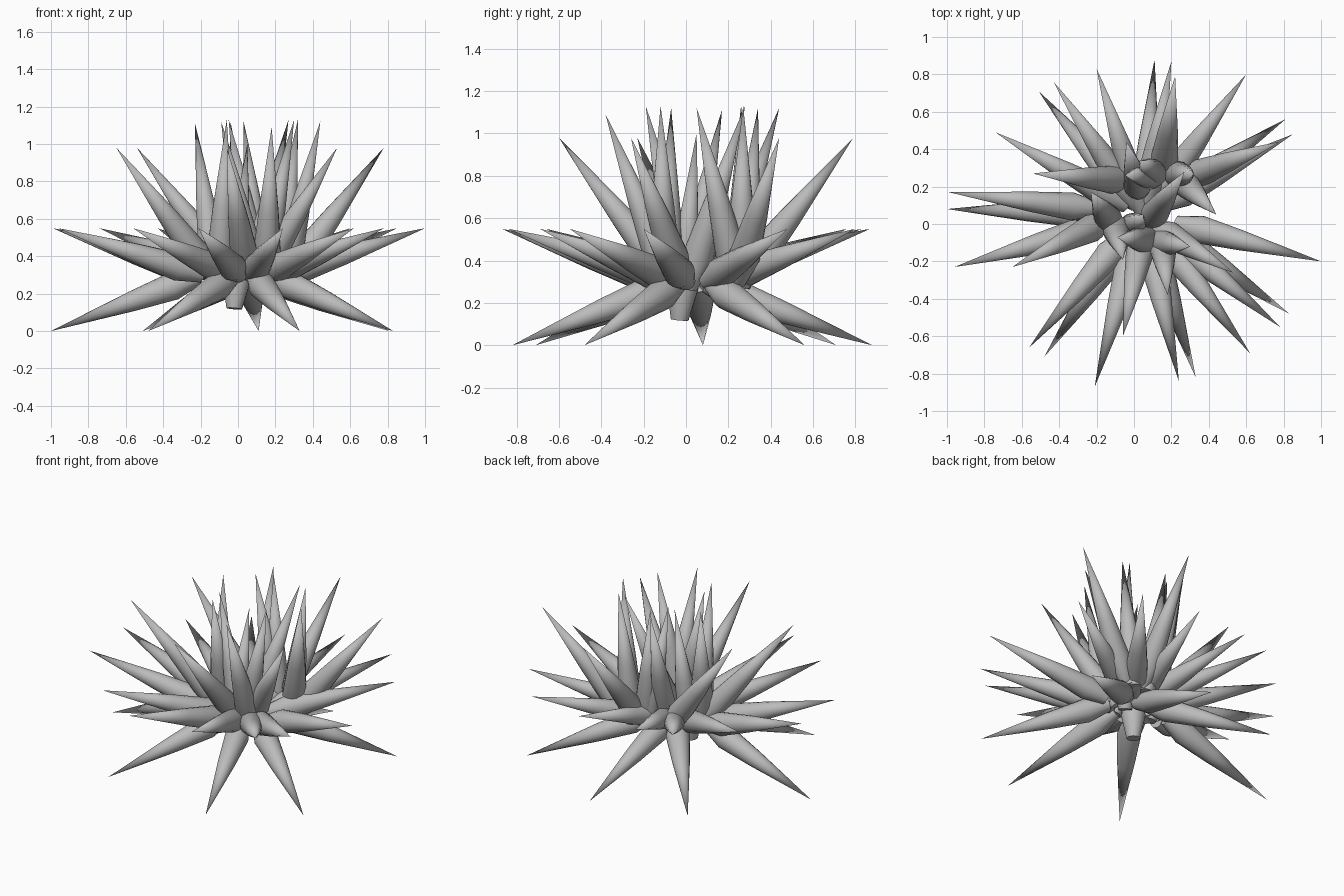
import bpy, bmesh, math
from mathutils import Vector

if "Cube" in bpy.data.objects:
    bpy.data.objects.remove(bpy.data.objects["Cube"])

grey = bpy.data.materials.new("plain grey")
grey.diffuse_color = (0.5, 0.5, 0.5, 1)
grey.use_nodes = True
grey.node_tree.nodes["Principled BSDF"].inputs["Base Color"].default_value = grey.diffuse_color

SIDES = 16
# leaf profile: (fraction of length, radius)
PROFILE = [(0.0, 0.042), (0.17, 0.075), (0.45, 0.054)]


def add_leaf(bm, base, tip):
    base, tip = Vector(base), Vector(tip)
    axis = tip - base
    rot = axis.to_track_quat('Z', 'Y')
    rings = []
    for t, r in PROFILE:
        c = base + axis * t
        rings.append([bm.verts.new(c + rot @ Vector((r * math.cos(a), r * math.sin(a), 0)))
                      for a in (2 * math.pi * i / SIDES for i in range(SIDES))])
    end = bm.verts.new(tip)
    bm.faces.new(rings[0][::-1])
    for i in range(SIDES):
        j = (i + 1) % SIDES
        for lo, hi in zip(rings, rings[1:]):
            bm.faces.new((lo[i], lo[j], hi[j], hi[i]))
        bm.faces.new((rings[-1][i], rings[-1][j], end))


def make_leaves(name, pairs):
    bm = bmesh.new()
    for base, tip in pairs:
        add_leaf(bm, base, tip)
    mesh = bpy.data.meshes.new(name)
    bm.to_mesh(mesh)
    bm.free()
    mesh.materials.append(grey)
    ob = bpy.data.objects.new(name, mesh)
    bpy.context.collection.objects.link(ob)
    bpy.ops.object.select_all(action='DESELECT')
    ob.select_set(True)
    bpy.context.view_layer.objects.active = ob
    bpy.ops.object.shade_smooth_by_angle(angle=math.radians(30))


def ring(tips, z_tip, z_base, reach, centre=(0.05, 0.05)):
    """Leaves pointing away from the centre, each with the same reach."""
    out = []
    for x, y in tips:
        d = Vector((centre[0] - x, centre[1] - y)).normalized() * reach
        out.append(((x + d.x, y + d.y, z_base), (x, y, z_tip)))
    return out


# drooping leaves that touch the ground
make_leaves("drooping_leaves", ring(
    [(-1.0, 0.08), (-0.51, 0.71), (-0.48, -0.71), (0.11, 0.88),
     (0.33, -0.82), (0.81, 0.56), (0.83, -0.48)], 0.0, 0.29, 0.79))

# spreading leaves
make_leaves("spreading_leaves", ring(
    [(-0.99, 0.17), (-0.96, -0.23), (-0.74, 0.49), (-0.43, 0.76), (-0.20, 0.83),
     (0.20, 0.87), (0.60, 0.80), (0.85, 0.48), (1.0, -0.20), (0.78, -0.55),
     (0.62, -0.69), (0.24, -0.84), (-0.21, -0.87), (-0.56, -0.66)], 0.55, 0.30, 0.80))

# raised leaves
make_leaves("raised_leaves", [
    ((-0.03, 0.23, 0.30), (-0.54, 0.27, 0.98)),
    ((-0.14, 0.02, 0.30), (-0.65, -0.23, 0.98)),
    ((0.05, -0.06, 0.30), (-0.06, -0.60, 0.98)),
    ((0.12, -0.02, 0.30), (0.53, -0.26, 0.98)),
    ((0.27, 0.24, 0.30), (0.78, 0.44, 0.98)),
    ((0.15, 0.25, 0.30), (0.22, 0.79, 0.98))])

# upright leaves in the middle
make_leaves("upright_leaves", [
    ((0.24, 0.25, 0.27), (0.44, 0.05, 1.12)),
    ((0.08, 0.01, 0.27), (0.27, 0.28, 1.13)),
    ((0.15, -0.07, 0.27), (0.18, -0.38, 1.09)),
    ((0.03, 0.16, 0.27), (-0.04, 0.44, 1.12)),
    ((-0.12, 0.00, 0.27), (-0.23, 0.17, 1.11)),
    ((0.12, -0.10, 0.27), (0.30, -0.12, 1.13)),
    ((-0.10, 0.00, 0.27), (-0.06, -0.19, 1.13)),
    ((0.11, 0.26, 0.27), (-0.05, 0.26, 1.13)),
    ((0.12, 0.26, 0.27), (0.03, 0.34, 1.12)),
    ((0.22, 0.26, 0.27), (0.32, 0.27, 1.13)),
    ((0.09, -0.09, 0.27), (-0.09, -0.07, 1.12)),
    ((-0.02, -0.03, 0.12), (0.05, 0.05, 1.0))])
